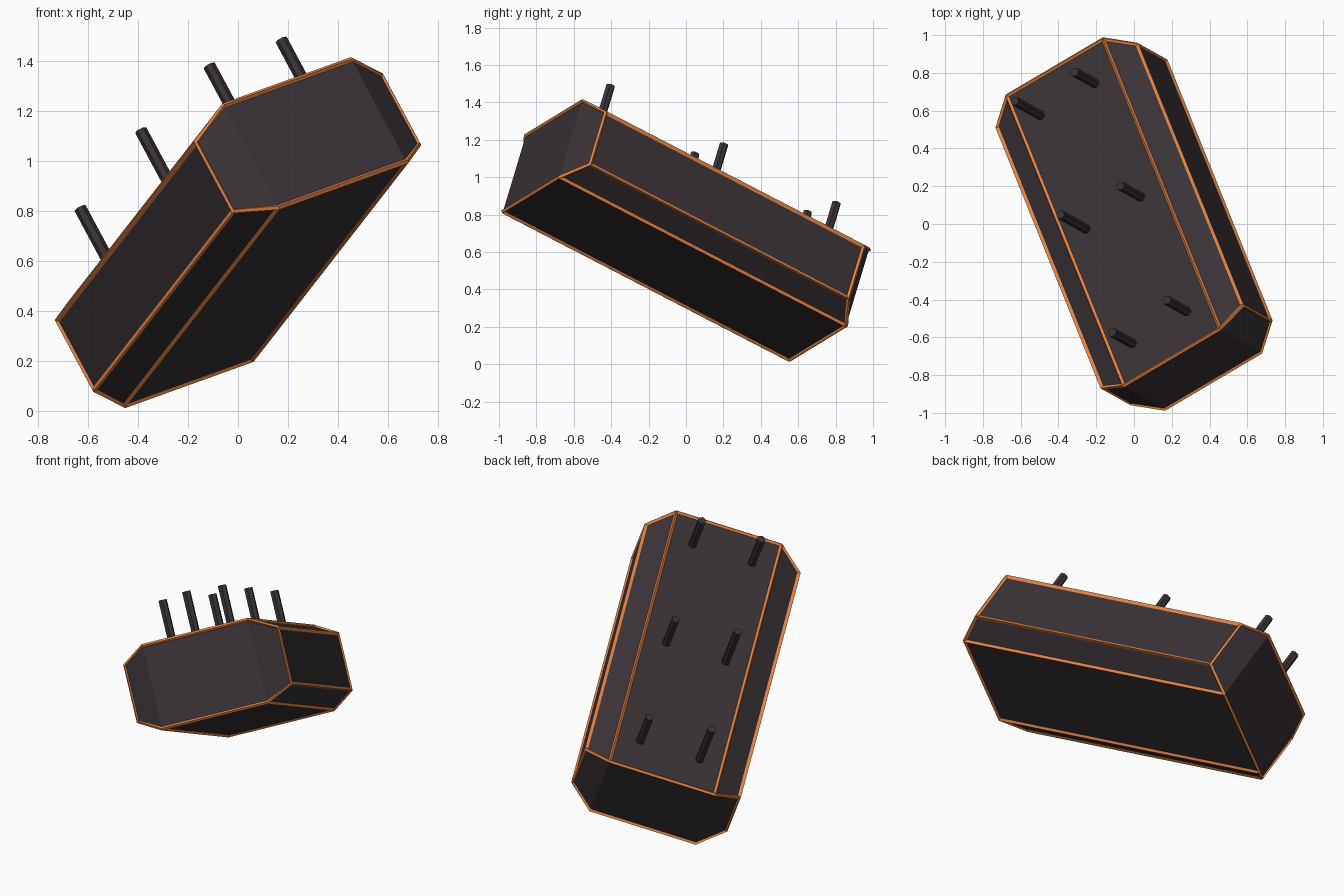
import bpy, bmesh
from mathutils import Matrix, Vector

if "Cube" in bpy.data.objects:
    bpy.data.objects.remove(bpy.data.objects["Cube"])

# Local frame of the tilted case: length, width and height axes
U = Vector((0.337, -0.836, 0.433)).normalized()
W = Vector((0.825, 0.476, 0.30))
W = (W - U * W.dot(U)).normalized()
N = W.cross(U) * -1
if N.z < 0:
    N = -N
FRAME = Matrix((W, -U, N)).transposed().to_4x4()   # local x=W, y=-U, z=N
FRAME.translation = (0, 0, 0.715)


def material(name, rgb):
    m = bpy.data.materials.new(name)
    m.diffuse_color = (*rgb, 1)
    m.use_nodes = True
    m.node_tree.nodes["Principled BSDF"].inputs["Base Color"].default_value = m.diffuse_color
    return m


DARK = material("dark_shell", (0.042, 0.032, 0.037))
ORANGE = material("orange_trim", (0.82, 0.24, 0.06))


def add_object(name, bm, mat):
    bmesh.ops.recalc_face_normals(bm, faces=bm.faces)
    me = bpy.data.meshes.new(name)
    bm.to_mesh(me)
    bm.free()
    me.materials.append(mat)
    ob = bpy.data.objects.new(name, me)
    ob.matrix_world = FRAME
    bpy.context.collection.objects.link(ob)
    return ob


def case_mesh(capped):
    # Octagonal section; the outer side points are pulled in along the length
    inner, outer = (0.31, 0.917, 0.239), (0.451, 0.825, 0.162)
    section = [(-1, 1, outer), (-1, 1, inner), (1, 1, inner), (1, 1, outer),
               (1, -1, outer), (1, -1, inner), (-1, -1, inner), (-1, -1, outer)]
    bm = bmesh.new()
    rings = [[bm.verts.new((sx * d[0], e * d[1], sz * d[2])) for sx, sz, d in section]
             for e in (-1, 1)]
    for i in range(8):
        j = (i + 1) % 8
        bm.faces.new((rings[0][i], rings[0][j], rings[1][j], rings[1][i]))
    if capped:
        for r in rings:
            for ids in ((1, 2, 5, 6), (0, 1, 6, 7), (2, 3, 4, 5)):
                bm.faces.new([r[k] for k in ids])
    return bm


# Main case with folded end faces
add_object("case", case_mesh(True), DARK)

# Orange edging along the long edges and around both ends
trim = add_object("edge_trim", case_mesh(False), ORANGE)
wire = trim.modifiers.new("edging", 'WIREFRAME')
wire.thickness = 0.022
wire.offset = 0
wire.use_even_offset = True
wire.use_relative_offset = False
wire.use_boundary = True

# Six pins on top: (local x, local y, tip height)
for x, y, tip in [(0.175, -0.73, 0.475), (-0.175, -0.73, 0.475),
                  (0.175, -0.005, 0.475), (-0.175, -0.005, 0.54),
                  (0.175, 0.715, 0.475), (-0.175, 0.715, 0.54)]:
    pin = bmesh.new()
    base = 0.2
    bmesh.ops.create_cone(pin, cap_ends=True, segments=6, radius1=0.025, radius2=0.025,
                          depth=tip - base,
                          matrix=Matrix.Translation((x, y, (tip + base) / 2)))
    add_object("pin", pin, DARK)
